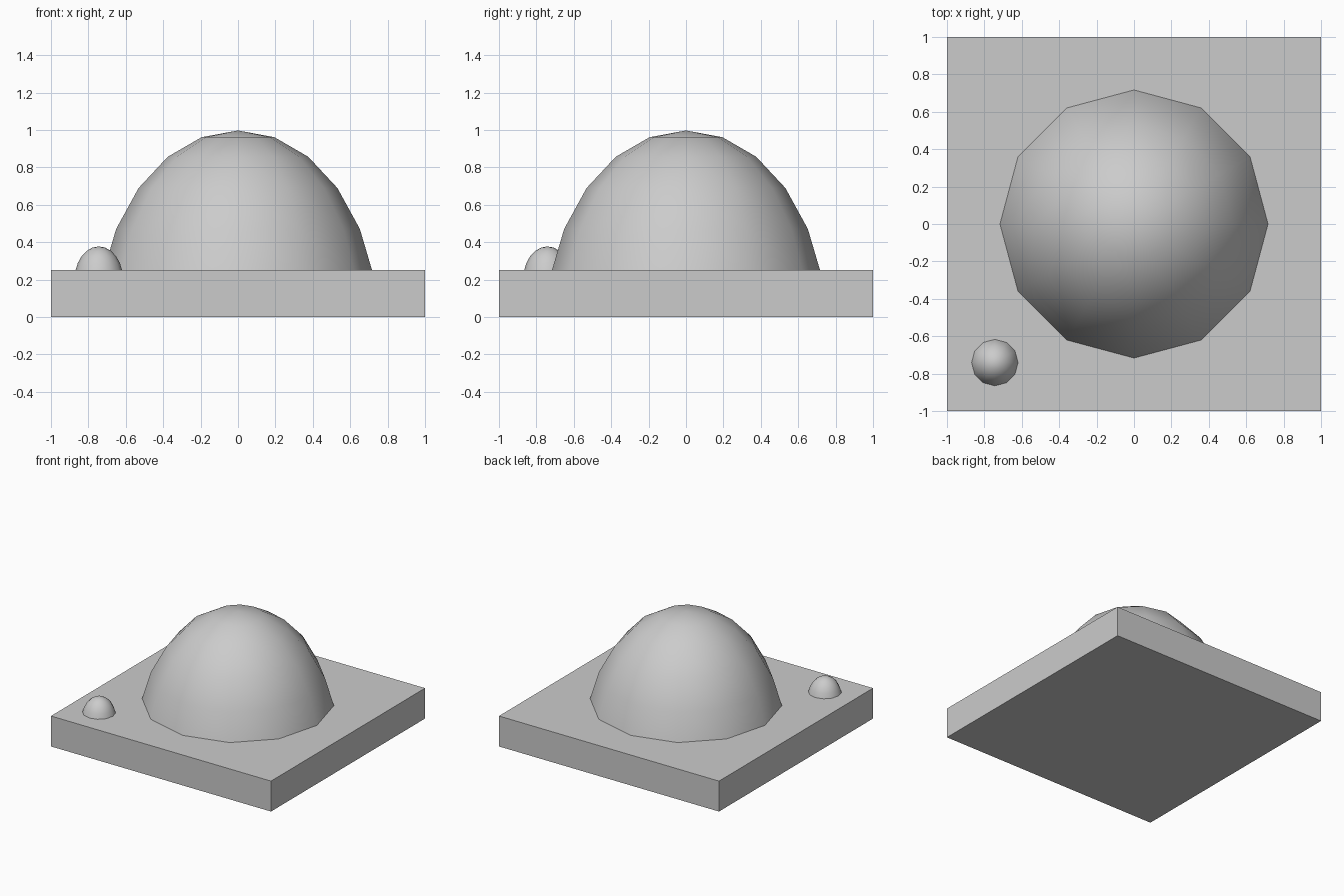
import bpy, bmesh
from mathutils import Matrix, Vector

if "Cube" in bpy.data.objects:
    bpy.data.objects.remove(bpy.data.objects["Cube"])

BASE_TOP = 0.25


def finish(name, bm):
    mesh = bpy.data.meshes.new(name)
    bm.to_mesh(mesh)
    bm.free()
    obj = bpy.data.objects.new(name, mesh)
    bpy.context.collection.objects.link(obj)
    return obj


def dome(name, centre, radius, height):
    """Stretched 12-sided sphere, trimmed where it meets the slab."""
    bm = bmesh.new()
    bmesh.ops.create_uvsphere(
        bm, u_segments=12, v_segments=12, radius=1,
        matrix=Matrix.LocRotScale(Vector(centre), None, Vector((radius, radius, height))))
    bmesh.ops.bisect_plane(
        bm, geom=bm.verts[:] + bm.edges[:] + bm.faces[:],
        plane_co=(0, 0, BASE_TOP), plane_no=(0, 0, 1), clear_inner=True)
    for f in bm.faces:
        f.smooth = True
    return finish(name, bm)


# square slab
bm = bmesh.new()
bmesh.ops.create_cube(bm, size=1, matrix=Matrix.LocRotScale(
    Vector((0, 0, BASE_TOP / 2)), None, Vector((2, 2, BASE_TOP))))
finish("base_slab", bm)

# large central dome and small corner dome
dome("large_dome", (0, 0, -0.055), 0.752, 1.052)
dome("small_dome", (-0.744, -0.741, 0.2), 0.13, 0.177)
